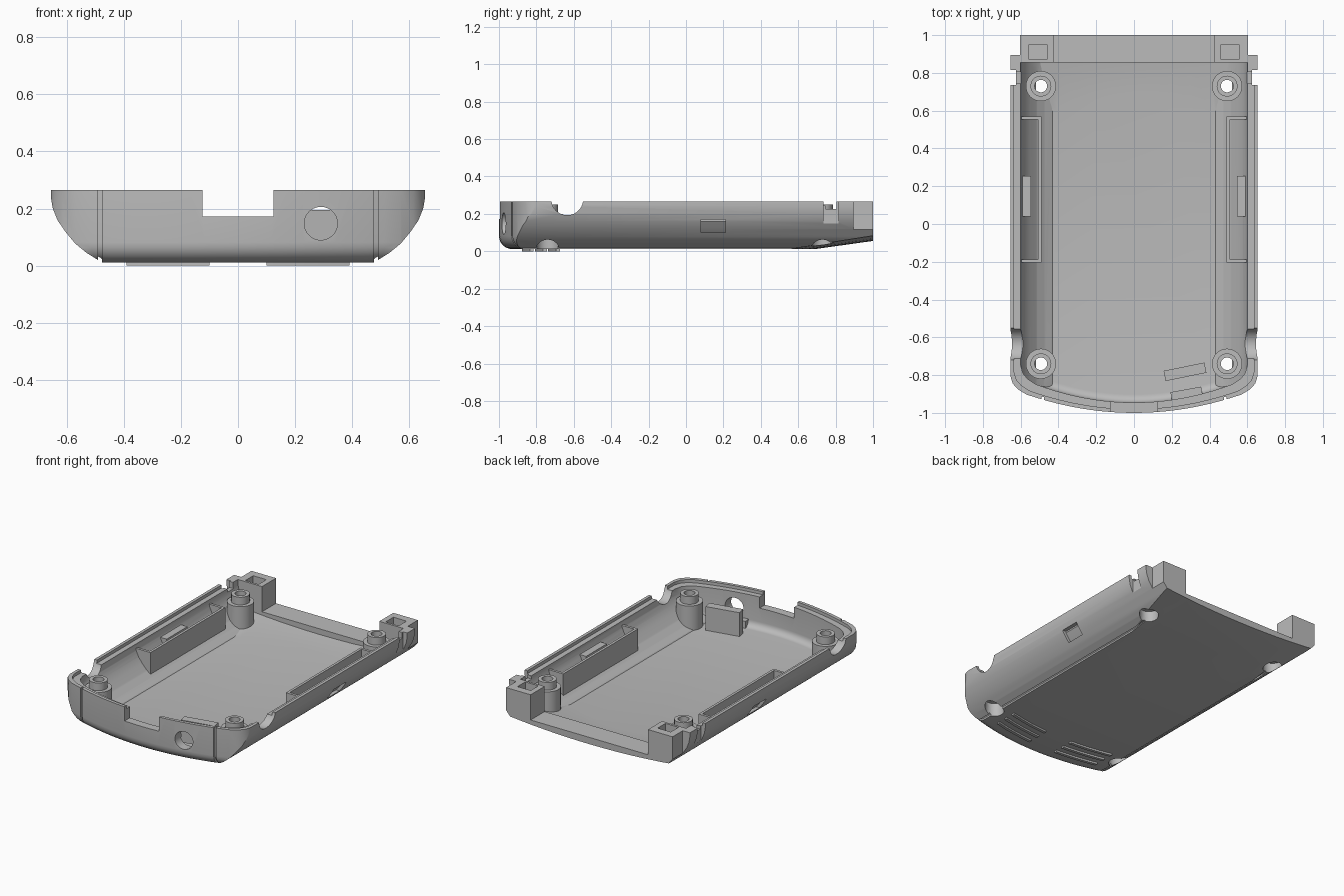
import bpy, bmesh, math
from mathutils import Matrix, Vector

if "Cube" in bpy.data.objects:
    bpy.data.objects.remove(bpy.data.objects["Cube"], do_unlink=True)

grey = bpy.data.materials.new("matte grey plastic")
grey.use_nodes = True
grey.diffuse_color = (0.5, 0.5, 0.5, 1)
grey.node_tree.nodes["Principled BSDF"].inputs["Base Color"].default_value = (0.5, 0.5, 0.5, 1)

FLOOR, TOP, WALL = 0.012, 0.265, 0.055


def finish(name, bm):
    bmesh.ops.recalc_face_normals(bm, faces=bm.faces)
    me = bpy.data.meshes.new(name)
    bm.to_mesh(me)
    bm.free()
    me.materials.append(grey)
    ob = bpy.data.objects.new(name, me)
    bpy.context.collection.objects.link(ob)
    return ob


def loft(name, start, end, bevel=0):
    """Solid between two matching outlines; bevel rounds the start outline."""
    bm = bmesh.new()
    a = [bm.verts.new(p) for p in start]
    b = [bm.verts.new(p) for p in end]
    cap = bm.faces.new(a)
    bm.faces.new(b[::-1])
    n = len(a)
    for i in range(n):
        j = (i + 1) % n
        bm.faces.new((a[i], b[i], b[j], a[j]))
    if bevel:
        bmesh.ops.recalc_face_normals(bm, faces=bm.faces)
        bmesh.ops.bevel(bm, geom=list(cap.edges), offset=bevel, segments=6,
                        profile=0.5, affect='EDGES')
    return finish(name, bm)


def box(name, x0, x1, y0, y1, z0, z1, turn=0):
    bm = bmesh.new()
    centre = Vector((x0 + x1, y0 + y1, z0 + z1)) / 2
    bmesh.ops.create_cube(bm, size=1, matrix=Matrix.Translation(centre)
                          @ Matrix.Rotation(turn, 4, 'Z')
                          @ Matrix.Diagonal((abs(x1 - x0), y1 - y0, z1 - z0, 1)))
    return finish(name, bm)


def cylinder(name, centre, radius, depth, axis):
    bm = bmesh.new()
    rot = Matrix.Rotation(math.pi / 2, 4, axis) if axis != 'Z' else Matrix()
    bmesh.ops.create_cone(bm, cap_ends=True, segments=40, radius1=radius, radius2=radius,
                          depth=depth, matrix=Matrix.Translation(centre) @ rot)
    return finish(name, bm)


def lathe(name, profile, x, y, steps=40):
    bm = bmesh.new()
    rings = [[bm.verts.new((x + r * math.cos(t), y + r * math.sin(t), z)) for r, z in profile]
             for t in (2 * math.pi * i / steps for i in range(steps))]
    n = len(profile)
    for i in range(steps):
        p, q = rings[i], rings[(i + 1) % steps]
        for j in range(n):
            k = (j + 1) % n
            bm.faces.new((p[j], p[k], q[k], q[j]))
    return finish(name, bm)


def boolean(target, tool, op='DIFFERENCE', keep=False):
    mod = target.modifiers.new("cut", 'BOOLEAN')
    mod.operation, mod.solver, mod.object = op, 'EXACT', tool
    bpy.context.view_layer.update()
    deps = bpy.context.evaluated_depsgraph_get()
    me = bpy.data.meshes.new_from_object(target.evaluated_get(deps))
    target.modifiers.clear()
    target.data = me
    if not keep:
        bpy.data.objects.remove(tool, do_unlink=True)
    return target


def body(name, inset, back=1.3, top=0.4):
    """Solid with the case's curved sides, bowed front and rising rear floor."""
    side = [(0.475, 0), (0.49, 0.02), (0.53, 0.045), (0.57, 0.078), (0.605, 0.12),
            (0.632, 0.16), (0.648, 0.2), (0.655, 0.24)]
    lift = inset * 0.5
    half = [(x - inset, z + lift * (1 - z / 0.24)) for x, z in side] + [(0.655 - inset, top)]
    section = half + [(-x, z) for x, z in half[::-1]]
    solid = loft(name, [(x, -1.2, z) for x, z in section], [(x, back, z) for x, z in section])
    # plan outline with a rounded lower front edge
    arc = [(0.57 * i / 10, -1 + 0.3 * (0.57 * i / 10) ** 2) for i in range(11)]
    right = arc + [(0.615, -0.875), (0.642, -0.845), (0.656, -0.8)]
    k = 1 - inset / 0.656
    right = [(x * k, y + inset) for x, y in right] + [(0.8, -0.7), (0.8, 1.5)]
    plan = right + [(-x, y) for x, y in right[:0:-1]]
    low = FLOOR + lift
    boolean(solid, loft("plan", [(x, y, low) for x, y in plan],
                        [(x, y, 0.6) for x, y in plan], 0.07 - inset * 0.5), 'INTERSECT')
    # rear slope with a bowed starting line
    xs = [-0.8 + 0.1 * i for i in range(17)]

    def slope(y):
        return [(x, y, low + 0.14 * (y - 0.69 + 0.6 * x * x)) for x in xs] + \
               [(0.8, y, -0.5), (-0.8, y, -0.5)]
    return boolean(solid, loft("slope", slope(0.1), slope(1.6)))


# main shell
shell = body("case_shell", 0, 1.0, TOP)
boolean(shell, body("cavity", WALL, 0.855))
trim = body("trim", 0.02)

# stepped inner lip along the rim
lip = box("lip", -1, 1, -1.2, 0.75, 0.245, 0.5)
boolean(lip, trim, 'INTERSECT', keep=True)
boolean(shell, lip)

# shallow grooves between the centre panel and the sides
inner = body("groove_depth", 0.012)
for s in (-1, 1):
    groove = box("groove", s * 0.476, s * 0.49, -1.1, 0.75, -0.1, 0.5)
    boolean(groove, inner, keep=True)
    boolean(shell, groove)
bpy.data.objects.remove(inner, do_unlink=True)

# openings in the front and rear walls
boolean(shell, box("rear_opening", -0.425, 0.425, 0.84, 1.1, 0.1, 0.5))
boolean(shell, box("front_notch", -0.125, 0.125, -1.1, -0.9, 0.172, 0.5))
boolean(shell, cylinder("jack_hole", (0.29, -0.95, 0.148), 0.058, 0.2, 'X'))

# openings repeated on both sides
for s in (-1, 1):
    boolean(shell, cylinder("thumb_cut", (s * 0.66, -0.635, 0.278), 0.085, 0.2, 'Y'))
    boolean(shell, box("snap_hole", s * 0.56, s * 0.8, 0.08, 0.21, 0.1, 0.17))
    boolean(shell, box("latch_slot", s * 0.59, s * 0.8, 0.745, 0.805, 0.225, 0.5))
    boolean(shell, box("latch_recess", s * 0.625, s * 0.8, 0.735, 0.815, 0.14, 0.5))
    boolean(shell, box("rear_step", s * 0.603, s * 0.8, 0.895, 1.1, -0.1, 0.5))
    boolean(shell, box("corner_pocket", s * 0.46, s * 0.555, 0.87, 0.95, 0.11, 0.5))
    for y in (-0.74, 0.73):
        boolean(shell, cylinder("screw_recess", (s * 0.493, y, 0.0), 0.058, 0.2, 'Z'))

parts = [shell]


def fitted(part):
    parts.append(boolean(part, trim, 'INTERSECT', keep=True))


boss = [(0.058, -0.05), (0.08, -0.05), (0.08, 0.2), (0.055, 0.2), (0.055, 0.25),
        (0.033, 0.25), (0.033, 0.1), (0.058, 0.1)]
for s, side in ((-1, "right"), (1, "left")):
    # screw bosses
    for y, end in ((-0.74, "front"), (0.73, "rear")):
        fitted(lathe(f"{end}_{side}_screw_boss", boss, s * 0.493, y))
    # inner rail with end walls, and the snap block behind the side hole
    fitted(box(f"{side}_rail", s * 0.49, s * 0.507, -0.205, 0.57, 0, 0.22))
    for y, end in ((-0.205, "front"), (0.553, "rear")):
        fitted(box(f"{side}_rail_{end}_wall", s * 0.5, s * 0.63, y, y + 0.017, 0, 0.22))
    fitted(box(f"{side}_snap_block", s * 0.545, s * 0.61, 0.04, 0.255, 0.05, 0.2))
    # raised feet under the front
    for row, y in enumerate((-0.88, -0.81, -0.74)):
        bow = [(s * (0.1 + 0.29 * i / 8), y + 0.3 * (0.1 + 0.29 * i / 8) ** 2) for i in range(9)]
        outline = bow + [(x, v + 0.02) for x, v in bow[::-1]]
        parts.append(loft(f"{side}_foot_rib_{row + 1}", [(x, v, 0) for x, v in outline],
                          [(x, v, 0.02) for x, v in outline]))

# socket supports behind the jack hole
fitted(box("socket_backplate", 0.16, 0.38, -0.81, -0.755, 0.02, 0.195, 0.2))
fitted(box("socket_rest", 0.2, 0.365, -0.97, -0.875, 0.02, 0.085, 0.18))
bpy.data.objects.remove(trim, do_unlink=True)

bpy.ops.object.select_all(action='DESELECT')
for ob in parts:
    ob.select_set(True)
bpy.context.view_layer.objects.active = shell
bpy.ops.object.shade_smooth_by_angle(angle=math.radians(25))
